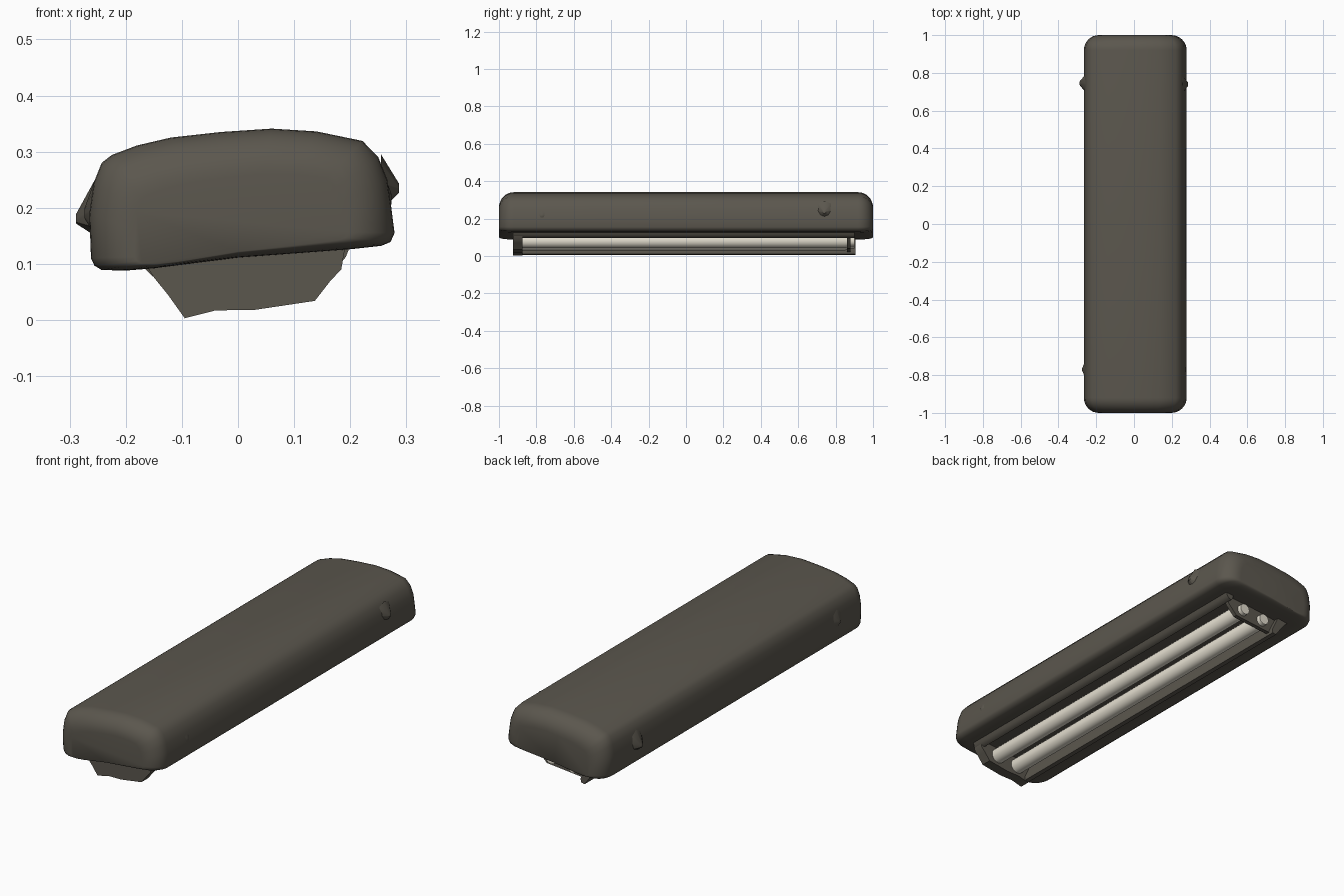
import bpy, bmesh, math
from mathutils import Vector

if "Cube" in bpy.data.objects:
    bpy.data.objects.remove(bpy.data.objects["Cube"])


def material(name, rgb):
    m = bpy.data.materials.new(name)
    m.diffuse_color = (*rgb, 1)
    m.use_nodes = True
    m.node_tree.nodes["Principled BSDF"].inputs["Base Color"].default_value = m.diffuse_color
    return m


DARK = material("dark grey brown", (0.105, 0.095, 0.076))
LIGHT = material("warm white", (0.74, 0.70, 0.60))


def loft(name, rings, mat, angle=35):
    """Skin a closed solid through rings of equal point count."""
    bm = bmesh.new()
    loops = [[bm.verts.new(p) for p in ring] for ring in rings]
    n = len(loops[0])
    for a, b in zip(loops, loops[1:]):
        for i in range(n):
            bm.faces.new((a[i], a[(i + 1) % n], b[(i + 1) % n], b[i]))
    bm.faces.new(loops[0][::-1])
    bm.faces.new(loops[-1])
    bmesh.ops.recalc_face_normals(bm, faces=bm.faces)
    me = bpy.data.meshes.new(name)
    bm.to_mesh(me)
    bm.free()
    me.materials.append(mat)
    ob = bpy.data.objects.new(name, me)
    bpy.context.collection.objects.link(ob)
    bpy.context.view_layer.objects.active = ob
    ob.select_set(True)
    bpy.ops.object.shade_smooth_by_angle(angle=math.radians(angle))
    ob.select_set(False)
    return ob


def prism(name, profile, y0, y1, mat, angle=35):
    return loft(name, [[(x, y, z) for x, z in profile] for y in (y0, y1)], mat, angle)


def circle(cx, cz, r, n=20):
    return [(cx + r * math.cos(2 * math.pi * i / n),
             cz + r * math.sin(2 * math.pi * i / n)) for i in range(n)]


# Housing: tilted, rounded section that shrinks on a quarter circle at each end
section = [(-0.262, 0.11), (-0.256, 0.097), (-0.243, 0.089), (-0.20, 0.088), (-0.15, 0.092),
           (0.0, 0.111), (0.20, 0.126), (0.255, 0.132), (0.272, 0.139), (0.279, 0.155),
           (0.272, 0.21), (0.266, 0.25), (0.250, 0.29), (0.222, 0.319), (0.14, 0.336),
           (0.06, 0.341), (-0.03, 0.335), (-0.12, 0.325), (-0.18, 0.311),
           (-0.225, 0.294), (-0.243, 0.28), (-0.257, 0.245), (-0.265, 0.19)]
R = 0.08


def housing_ring(y, inset):
    ring = []
    for x, z in section:
        floor = 0.108 + 0.08 * x
        top = max(0, z - floor) / 0.225
        ring.append((x * (1 - inset / 0.27), y, z - inset * top + inset * 0.15 * (1 - top)))
    return ring


steps = [i * math.pi / 16 for i in range(9)]
front = [housing_ring(-1 + R * (1 - math.sin(a)), R * (1 - math.cos(a))) for a in steps[::-1]]
back = [[(x, -y, z) for x, y, z in r] for r in front[::-1]]
loft("housing", front + back, DARK, 60)

# Tubes
for name, x, z in (("left_tube", -0.03, 0.066), ("right_tube", 0.085, 0.078)):
    stops = [(-0.90, 0.036), (0.85, 0.036), (0.87, 0.028), (0.90, 0.026)]
    loft(name, [[(px, y, pz) for px, pz in circle(x, z, r)] for y, r in stops], LIGHT)

# Sloping tray side and the small rail opposite
prism("tray_side", [(-0.175, 0.10), (-0.15, 0.076), (-0.125, 0.045), (-0.097, 0.006),
                    (-0.078, 0.010), (-0.076, 0.028), (-0.115, 0.11)], -0.92, 0.905, DARK)
prism("side_rail", [(0.155, 0.13), (0.158, 0.105), (0.168, 0.096), (0.182, 0.10),
                    (0.192, 0.112), (0.20, 0.132)], -0.92, 0.90, DARK)

# End cap in front, smaller tube holder at the back
cap = [(-0.165, 0.10), (-0.15, 0.076), (-0.125, 0.045), (-0.095, 0.003), (-0.04, 0.017),
       (0.03, 0.018), (0.137, 0.034), (0.165, 0.07), (0.184, 0.09), (0.192, 0.135)]
prism("front_end_cap", cap, -0.925, -0.875, DARK)
holder = [(-0.13, 0.10), (-0.10, 0.02), (-0.04, 0.025), (0.12, 0.04), (0.165, 0.085), (0.185, 0.13)]
prism("back_tube_holder", holder, 0.86, 0.88, DARK)

# Low side latches
def latch(name, x0, x1, y, z, tip_z):
    rings = []
    for x, r, cz in ((x0, 0.05, z), (x1, 0.008, tip_z)):
        rings.append([(x, y + r * math.cos(i * math.pi / 4),
                       cz + r * math.sin(i * math.pi / 4)) for i in range(8)])
    loft(name, rings, DARK)


latch("latch_left_back", -0.255, -0.289, 0.745, 0.20, 0.18)
latch("latch_left_front", -0.255, -0.274, -0.77, 0.20, 0.19)
latch("latch_right_back", 0.255, 0.287, 0.74, 0.245, 0.235)
latch("latch_right_front", 0.255, 0.274, -0.77, 0.225, 0.215)
